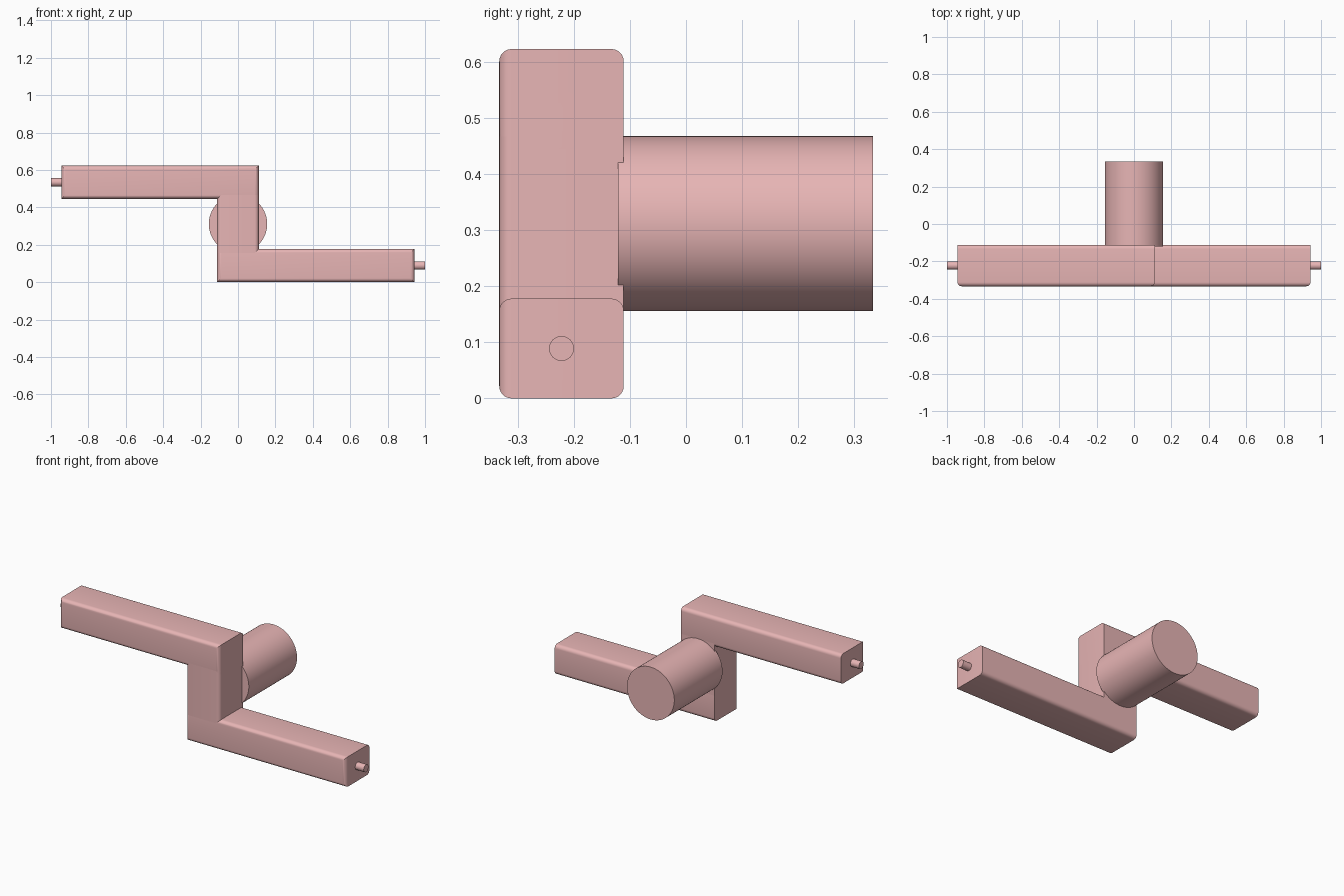
import bpy, bmesh, math
from mathutils import Matrix, Vector

if "Cube" in bpy.data.objects:
    bpy.data.objects.remove(bpy.data.objects["Cube"])

FRONT, BACK, H = -0.333, -0.111, 0.623
ROUND = 0.022
MID_Y = (FRONT + BACK) / 2

mat = bpy.data.materials.new("pink")
mat.diffuse_color = (0.80, 0.46, 0.46, 1)
mat.use_nodes = True
mat.node_tree.nodes["Principled BSDF"].inputs["Base Color"].default_value = mat.diffuse_color


def finish(bm, name):
    bmesh.ops.recalc_face_normals(bm, faces=bm.faces)
    mesh = bpy.data.meshes.new(name)
    bm.to_mesh(mesh)
    bm.free()
    mesh.materials.append(mat)
    ob = bpy.data.objects.new(name, mesh)
    bpy.context.collection.objects.link(ob)
    bpy.ops.object.select_all(action='DESELECT')
    ob.select_set(True)
    bpy.context.view_layer.objects.active = ob
    bpy.ops.object.shade_smooth_by_angle(angle=math.radians(30))
    return ob


def bar(name, x0, x1, z0, z1, round_long):
    """Box with rounded front uprights and, if wanted, rounded lengthwise edges."""
    bm = bmesh.new()
    bmesh.ops.create_cube(bm, size=1)
    lo, hi = Vector((x0, FRONT, z0)), Vector((x1, BACK, z1))
    for v in bm.verts:
        v.co = Vector([(a + b) / 2 + c * (b - a) for a, b, c in zip(lo, hi, v.co)])
    edges = []
    for e in bm.edges:
        d = e.verts[1].co - e.verts[0].co
        at_front = abs(e.verts[0].co.y - FRONT) < 1e-4
        if abs(d.z) > 1e-4 and at_front:
            edges.append(e)
        elif abs(d.x) > 1e-4 and round_long:
            edges.append(e)
    bmesh.ops.bevel(bm, geom=edges, offset=ROUND, segments=6, profile=0.5,
                    affect='EDGES', clamp_overlap=True)
    return finish(bm, name)


def rod(name, start, end, radius, sides):
    bm = bmesh.new()
    a, b = Vector(start), Vector(end)
    rot = (b - a).to_track_quat('Z', 'Y').to_matrix().to_4x4()
    bmesh.ops.create_cone(bm, cap_ends=True, segments=sides, radius1=radius,
                          radius2=radius, depth=(b - a).length,
                          matrix=Matrix.Translation((a + b) / 2) @ rot)
    return finish(bm, name)


# Two arms with end pins, the upper one turned half way round
for label, s, z0 in (("lower", 1, 0.0), ("upper", -1, 0.445)):
    xs = sorted((-0.111 * s, 0.944 * s))
    bar(label + "_arm", xs[0], xs[1], z0, z0 + 0.178, True)
    zc = z0 + 0.089
    rod(label + "_pin", (0.93 * s, MID_Y, zc), (s, MID_Y, zc), 0.0222, 32)

# Upright joining the arms
bar("upright", -0.111, 0.111, 0.178 - ROUND, 0.445 + ROUND, False)

# Thick round boss on the back
rod("back_boss", (0, BACK - 0.01, H / 2), (0, 0.333, H / 2), 0.156, 96)
